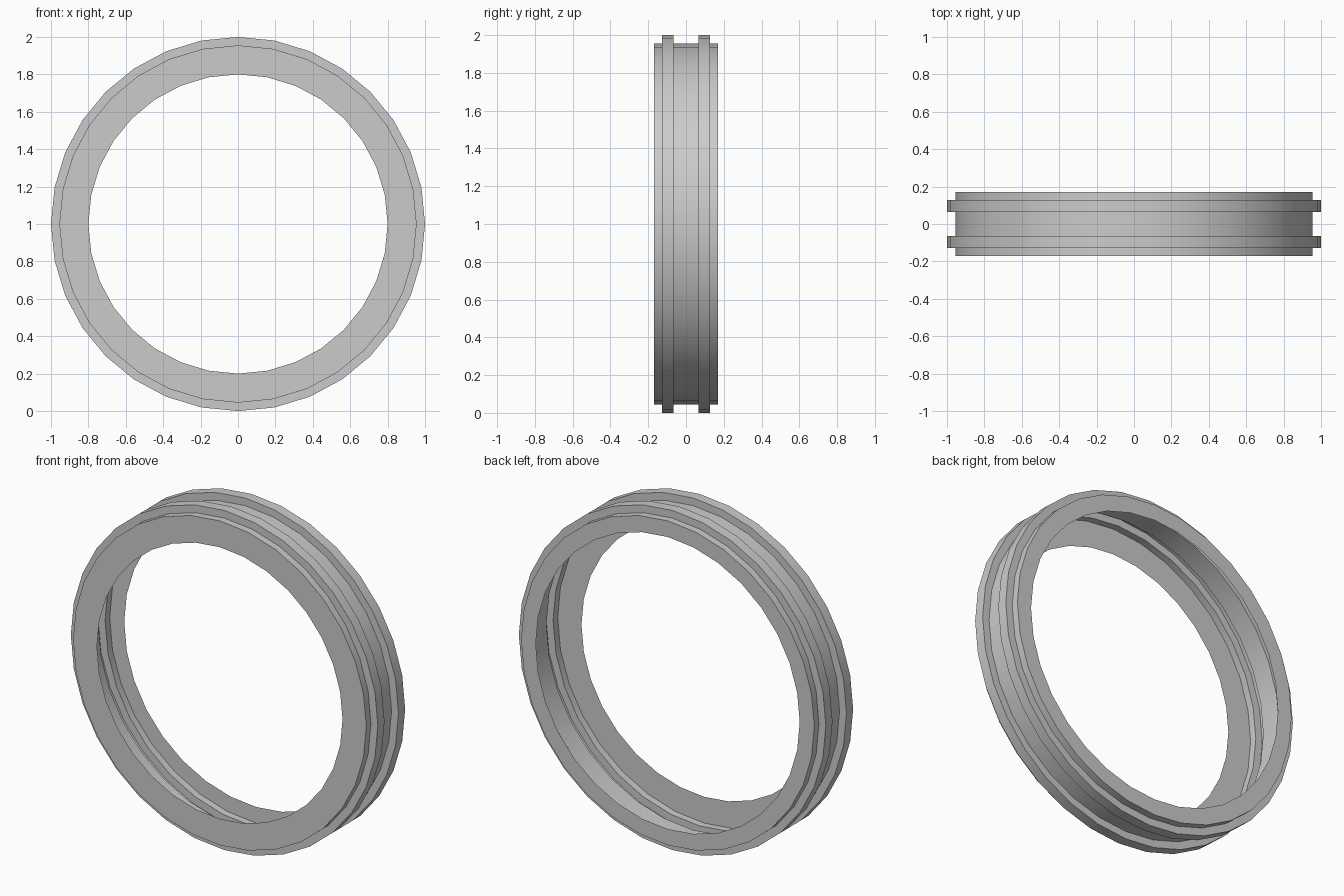
import bpy, bmesh, math
from mathutils import Matrix, Vector

cube = bpy.data.objects.get("Cube")
if cube:
    bpy.data.objects.remove(cube, do_unlink=True)

SEGMENTS = 32
WALL, FLANGE = 0.955, 1.0           # outer radii
FRONT_HOLE, BACK_HOLE = 0.80, 0.86  # openings in the end faces
END, OUT, IN = 0.17, 0.127, 0.065   # distances from the middle plane

grey = bpy.data.materials.new("light_grey")
grey.use_nodes = True
colour = (0.6, 0.6, 0.6, 1)
grey.diffuse_color = colour
grey.node_tree.nodes["Principled BSDF"].inputs["Base Color"].default_value = colour

# Thin shell profile (radius, y): end face, wall, two hollow flanges, end face
profile = [(FRONT_HOLE, -END), (WALL, -END), (WALL, -OUT), (FLANGE, -OUT),
           (FLANGE, -IN), (WALL, -IN), (WALL, IN), (FLANGE, IN),
           (FLANGE, OUT), (WALL, OUT), (WALL, END), (BACK_HOLE, END)]

# Revolve the profile around the y axis
bm = bmesh.new()
verts = [bm.verts.new((0, y, r)) for r, y in profile]
edges = [bm.edges.new(pair) for pair in zip(verts, verts[1:])]
bmesh.ops.spin(bm, geom=verts + edges, cent=(0, 0, 0), axis=(0, 1, 0),
               angle=math.tau, steps=SEGMENTS, use_merge=True)
bmesh.ops.remove_doubles(bm, verts=bm.verts, dist=0.0001)
bmesh.ops.recalc_face_normals(bm, faces=bm.faces)

# Make the wall normals point away from the axis
wall = max(bm.faces, key=lambda f: Vector((f.calc_center_median().x, 0,
                                           f.calc_center_median().z)).length
           - abs(f.normal.y))
centre = wall.calc_center_median()
if wall.normal.dot(Vector((centre.x, 0, centre.z))) < 0:
    bmesh.ops.reverse_faces(bm, faces=bm.faces)
bmesh.ops.transform(bm, matrix=Matrix.Translation((0, 0, 1)), verts=bm.verts)

mesh = bpy.data.meshes.new("flanged_ring")
bm.to_mesh(mesh)
bm.free()
mesh.materials.append(grey)
ring = bpy.data.objects.new("flanged_ring", mesh)
bpy.context.collection.objects.link(ring)

# Smooth around the ring, sharp at the steps
bpy.ops.object.select_all(action='DESELECT')
ring.select_set(True)
bpy.context.view_layer.objects.active = ring
bpy.ops.object.shade_smooth_by_angle(angle=math.radians(30))
